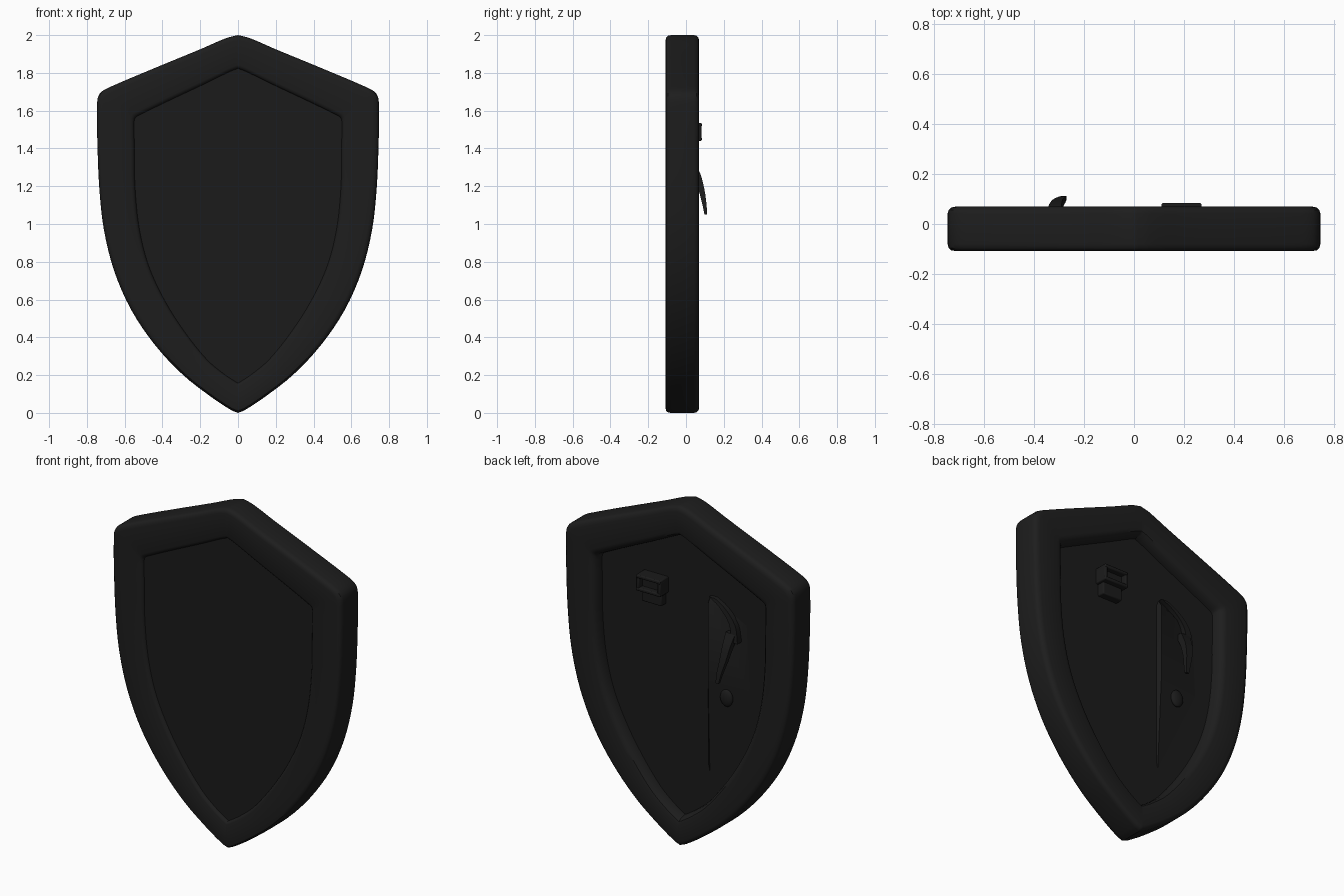
import bpy, bmesh, math
from mathutils import Vector

if "Cube" in bpy.data.objects:
    bpy.data.objects.remove(bpy.data.objects["Cube"])


def material(name, v):
    m = bpy.data.materials.new(name)
    m.diffuse_color = (v, v, v, 1)
    m.use_nodes = True
    m.node_tree.nodes["Principled BSDF"].inputs["Base Color"].default_value = m.diffuse_color
    return m


RIM = material("charcoal rim", 0.0125)
PANEL = material("dark panel", 0.011)
BACK = .006  # depth of the rear panel


def make(name, verts, faces, mat, angle=35):
    me = bpy.data.meshes.new(name)
    me.from_pydata([tuple(v) for v in verts], [], faces)
    bm = bmesh.new()
    bm.from_mesh(me)
    bmesh.ops.recalc_face_normals(bm, faces=bm.faces)
    bm.to_mesh(me)
    bm.free()
    me.materials.append(mat)
    ob = bpy.data.objects.new(name, me)
    bpy.context.collection.objects.link(ob)
    bpy.ops.object.select_all(action='DESELECT')
    ob.select_set(True)
    bpy.context.view_layer.objects.active = ob
    bpy.ops.object.shade_smooth_by_angle(angle=math.radians(angle))
    return ob


# right half of the outline: outer x, outer z, inner x, inner z
HALF = [(0, 2, 0, 1.825), (.06, 1.985, .04, 1.81), (.2, 1.925, .18, 1.742),
        (.45, 1.822, .38, 1.648), (.66, 1.733, .52, 1.58), (.72, 1.702, .543, 1.566),
        (.742, 1.67, .55, 1.553), (.746, 1.6, .552, 1.52), (.745, 1.45, .55, 1.4),
        (.735, 1.2, .547, 1.2), (.71, .97, .525, .98), (.655, .75, .475, .78),
        (.565, .545, .39, .595), (.44, .36, .285, .43), (.29, .2, .169, .285),
        (.14, .083, .078, .207), (.035, .014, .015, .165), (0, 0, 0, .157)]


def spline(pts, n=4):
    pts = [Vector(p) for p in pts]
    out = []
    for i in range(len(pts) - 1):
        b, c = pts[i], pts[i + 1]
        a = pts[i - 1] if i else b
        d = pts[i + 2] if i + 2 < len(pts) else c
        k1, k2 = (b - a).length, (c - b).length
        k3 = (d - c).length
        # tangents scaled to this span
        t1 = (c - a) * (k2 / (k1 + k2))
        t2 = (d - b) * (k2 / (k2 + k3))
        for j in range(n):
            t = j / n
            out.append(b * (2*t**3 - 3*t*t + 1) + t1 * (t**3 - 2*t*t + t)
                       + c * (3*t*t - 2*t**3) + t2 * (t**3 - t*t))
    out.append(pts[-1])
    return out


half = spline(HALF)
loop = half + [Vector((-p[0], p[1], -p[2], p[3])) for p in half[-2:0:-1]]
N = len(loop)


def ring(t, y):
    return [(p[0] + (p[2] - p[0]) * t, y, p[1] + (p[3] - p[1]) * t) for p in loop]


# rim: rounded section swept around the shield outline
SECTION = [(1.02, -.08), (1.0, -.095), (.96, -.103), (.9, -.107), (.15, -.108),
           (.07, -.105), (.02, -.096), (0, -.08), (0, .042), (.02, .056), (.08, .066),
           (.17, .07), (.82, .07), (.92, .065), (1.0, .048), (1.04, .022),
           (1.05, BACK), (1.05, BACK - .02)]
verts = [v for t, y in SECTION for v in ring(t, y)]
S = len(SECTION)
faces = [(s*N + i, s*N + (i+1) % N, (s+1) % S*N + (i+1) % N, (s+1) % S*N + i)
         for s in range(S) for i in range(N)]
make("rim", verts, faces, RIM)

# recessed panel slab, slightly embedded in the rim
faces = [tuple(range(N)), tuple(range(N, 2*N))]
faces += [(i, (i+1) % N, N + (i+1) % N, N + i) for i in range(N)]
make("panel", ring(.97, -.088) + ring(.98, BACK), faces, PANEL)


def box(name, x0, x1, y0, y1, z0, z1):
    v = [(x, y, z) for x in (x0, x1) for y in (y0, y1) for z in (z0, z1)]
    f = [(0, 1, 3, 2), (4, 5, 7, 6), (0, 1, 5, 4), (2, 3, 7, 6), (0, 2, 6, 4), (1, 3, 7, 5)]
    ob = make(name, v, f, PANEL)
    b = ob.modifiers.new("bevel", 'BEVEL')
    b.width, b.segments = .006, 2
    return ob


# buckle frame on the back, with a strap end hanging below
Y0 = BACK - .005
box("buckle_top", .11, .27, Y0, .084, 1.515, 1.535)
box("buckle_bottom", .11, .27, Y0, .084, 1.44, 1.46)
box("buckle_left", .11, .13, Y0, .082, 1.45, 1.525)
box("buckle_right", .25, .27, Y0, .082, 1.45, 1.525)
box("buckle_base", .12, .26, Y0, .05, 1.45, 1.525)
box("strap_end", .125, .255, Y0, .05, 1.37, 1.445)


def strip(name, pts, widths, thicks):
    # tapered strap: rectangular section along a path, width in x, thickness in y
    v, f = [], []
    for (x, y, z), w, h in zip(pts, widths, thicks):
        v += [(x-w, y-h, z), (x+w, y-h, z), (x+w, y, z), (x-w, y, z)]
    n = len(pts)
    for i in range(n - 1):
        f += [(4*i+k, 4*i+(k+1) % 4, 4*i+4+(k+1) % 4, 4*i+4+k) for k in range(4)]
    f += [(0, 1, 2, 3), tuple(4*n - 4 + k for k in range(4))]
    return make(name, v, f, PANEL, 50)


# loose strap tongue curving out of the back, thick at its root
path = spline([(-.32, .045, 1.33), (-.315, .078, 1.26), (-.305, .098, 1.18),
               (-.29, .108, 1.11), (-.28, .112, 1.05)], 3)
M = len(path) - 1
strip("strap_tongue", path, [.03 - .02 * i / M for i in range(M + 1)],
      [.05 - .036 * i / M for i in range(M + 1)])

# curved arm strap lying on the panel
path = spline([(-.19, .03, 1.5), (-.26, .035, 1.46), (-.33, .042, 1.38), (-.35, .05, 1.28)], 3)
strip("arm_strap", path, [.02] * len(path), [.045] * len(path))

# shallow crease beside the strap: a step that fades to the outside
B = BACK - .002
make("crease", [(-.165, B, 1.5), (-.165, .03, 1.46), (-.165, .03, 1.0), (-.16, B + .002, .46),
                (-.4, B + .003, 1.38), (-.42, B + .003, 1.0), (-.15, B, .46), (-.15, B, 1.46)],
     [(0, 1, 4), (1, 2, 5, 4), (2, 3, 5), (0, 7, 1), (7, 6, 3, 2, 1)], PANEL)

# small stud below the strap
bpy.ops.mesh.primitive_uv_sphere_add(segments=20, ring_count=10, location=(-.28, .022, .93))
stud = bpy.context.object
stud.name = "stud"
stud.scale = (.04, .02, .05)
stud.data.materials.append(PANEL)
bpy.ops.object.shade_smooth()
